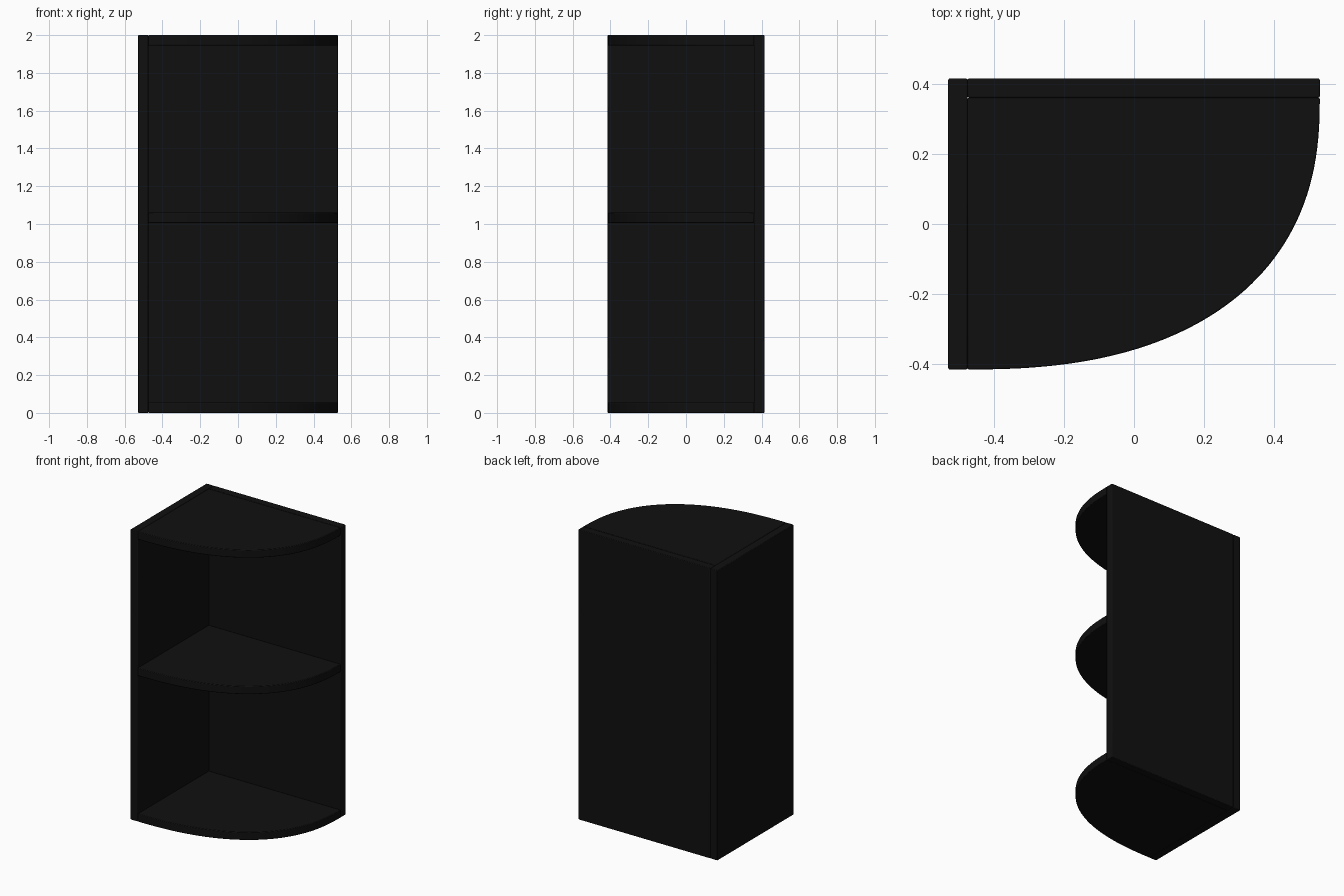
import bpy, bmesh, math

cube = bpy.data.objects.get("Cube")
if cube:
    bpy.data.objects.remove(cube, do_unlink=True)

# Overall size and board thickness
X, Y, HEIGHT, BOARD = 0.53, 0.415, 2.0, 0.055
INNER_X, INNER_Y = -X + BOARD, Y - BOARD

black = bpy.data.materials.new("black_lacquer")
black.use_nodes = True
colour = (0.005, 0.005, 0.005, 1)
black.diffuse_color = colour
black.node_tree.nodes["Principled BSDF"].inputs["Base Color"].default_value = colour


def board(name, outline, z, height):
    """Extrude a flat outline upward and soften its edges."""
    bm = bmesh.new()
    face = bm.faces.new([bm.verts.new((x, y, z)) for x, y in outline])
    top = bmesh.ops.extrude_face_region(bm, geom=[face])["geom"]
    bmesh.ops.translate(bm, vec=(0, 0, height),
                        verts=[v for v in top if isinstance(v, bmesh.types.BMVert)])
    bmesh.ops.recalc_face_normals(bm, faces=bm.faces)
    mesh = bpy.data.meshes.new(name)
    bm.to_mesh(mesh)
    bm.free()
    mesh.materials.append(black)
    obj = bpy.data.objects.new(name, mesh)
    bpy.context.collection.objects.link(obj)
    bevel = obj.modifiers.new("soft_edges", "BEVEL")
    bevel.width = 0.004
    bevel.segments = 2
    bevel.limit_method = "ANGLE"
    bpy.ops.object.select_all(action="DESELECT")
    obj.select_set(True)
    bpy.context.view_layer.objects.active = obj
    bpy.ops.object.shade_smooth_by_angle(angle=math.radians(35))


def rectangle(x0, x1, y0, y1):
    return [(x0, y0), (x1, y0), (x1, y1), (x0, y1)]


# Upright panels meeting in the back corner
board("side_panel", rectangle(-X, INNER_X, -Y, Y), 0, HEIGHT)
board("back_panel", rectangle(INNER_X, X, INNER_Y, Y), 0, HEIGHT)

# Shelves with a full, rounded front edge
STEPS, POWER = 48, 2 / 2.4
quarter = [(INNER_X, INNER_Y)]
for i in range(STEPS + 1):
    a = math.pi / 2 * i / STEPS
    quarter.append((INNER_X + (X - INNER_X) * math.sin(a) ** POWER,
                    INNER_Y - (Y + INNER_Y) * max(math.cos(a), 0) ** POWER))

for name, z in (("bottom_shelf", 0), ("middle_shelf", 1.005), ("top_shelf", HEIGHT - BOARD)):
    board(name, quarter, z, BOARD)
